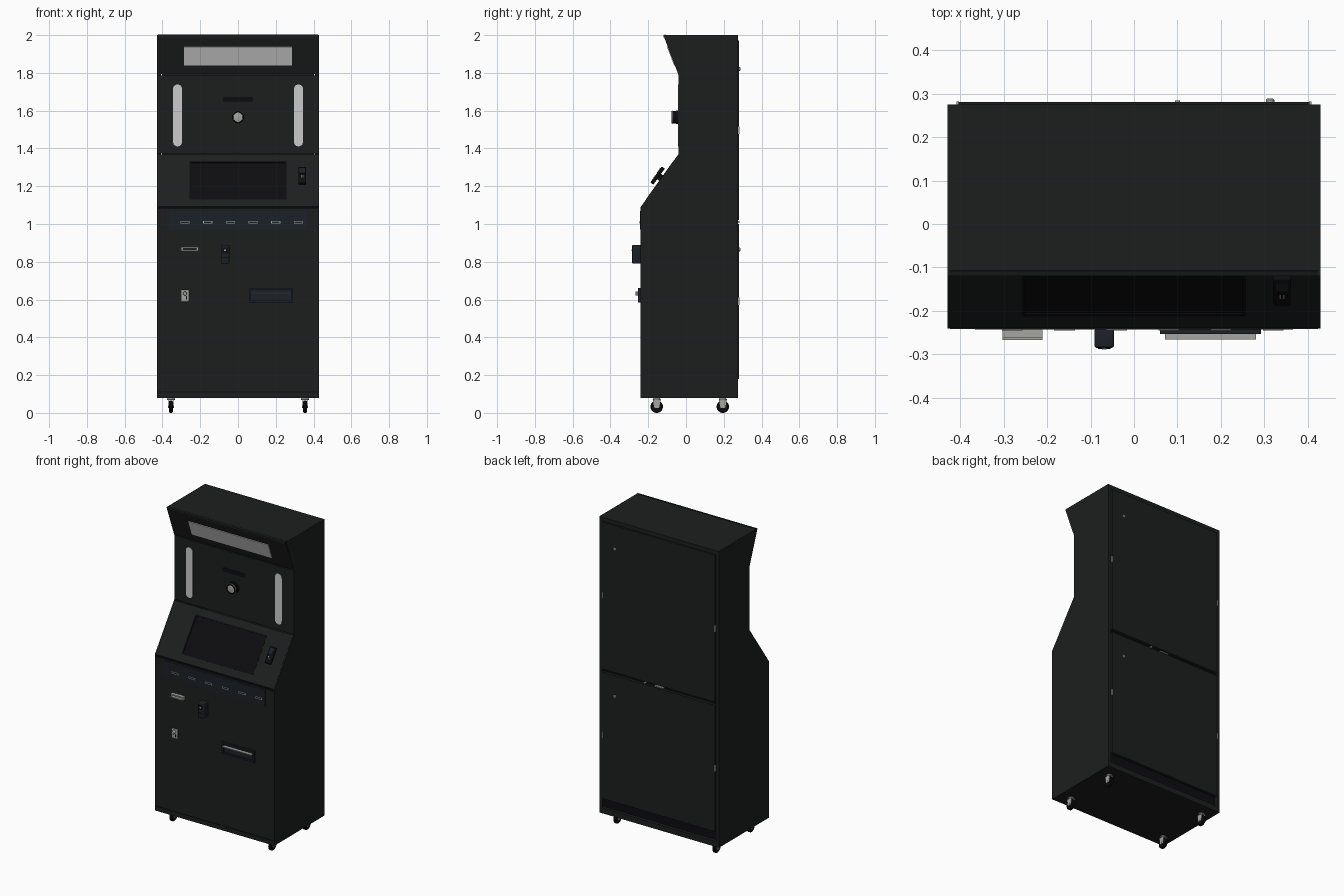
import bpy, bmesh, math
from mathutils import Matrix, Vector

if "Cube" in bpy.data.objects:
    bpy.data.objects.remove(bpy.data.objects["Cube"])


def material(name, r, g, b):
    m = bpy.data.materials.new(name)
    m.diffuse_color = (r, g, b, 1)
    m.use_nodes = True
    m.node_tree.nodes["Principled BSDF"].inputs["Base Color"].default_value = m.diffuse_color
    return m


BODY = material("body_black", .012, .013, .013)
DARK = material("deep_black", .004, .004, .005)
BLUE = material("blue_black", .011, .015, .021)
METAL = material("metal", .38, .38, .36)
LIGHT = material("light_panel", .72, .72, .74)


def face(p0, p1):
    """Frame of a panel running from p0 to p1 (y, z): x across, y along, z outward."""
    o = Vector((0, *p0))
    x = Vector((1, 0, 0))
    up = (Vector((0, *p1)) - o).normalized()
    m = Matrix((x, up, x.cross(up))).transposed().to_4x4()
    return Matrix.Translation(o) @ m


def finish(name, bm, frame, mat, smooth=False):
    bmesh.ops.recalc_face_normals(bm, faces=bm.faces)
    bm.transform(frame)
    me = bpy.data.meshes.new(name)
    bm.to_mesh(me)
    bm.free()
    me.materials.append(mat)
    if smooth:
        for p in me.polygons:
            p.use_smooth = True
        me.set_sharp_from_angle(angle=math.radians(35))
    ob = bpy.data.objects.new(name, me)
    bpy.context.collection.objects.link(ob)
    return ob


def blocks(name, frame, rects, mat=BODY, bevel=0):
    """Boxes given as (x0, x1, v0, v1, d0, d1) in a panel frame."""
    bm = bmesh.new()
    for x0, x1, v0, v1, d0, d1 in rects:
        m = Matrix.Translation(((x0 + x1) / 2, (v0 + v1) / 2, (d0 + d1) / 2))
        bmesh.ops.create_cube(bm, size=1, matrix=m @ Matrix.Diagonal((x1 - x0, v1 - v0, d1 - d0, 1)))
    if bevel:
        bmesh.ops.bevel(bm, geom=bm.edges[:], offset=bevel, segments=3, profile=.5, affect='EDGES')
    return finish(name, bm, frame, mat, bevel > 0)


def ring(x0, x1, v0, v1, w, d0, d1):
    """Four boxes forming a rectangular frame."""
    return [(x0, x1, v0, v0 + w, d0, d1), (x0, x1, v1 - w, v1, d0, d1),
            (x0, x0 + w, v0 + w, v1 - w, d0, d1), (x1 - w, x1, v0 + w, v1 - w, d0, d1)]


def prism(name, frame, pts, d0, d1, mat=BODY, smooth=False):
    bm = bmesh.new()
    f = bm.faces.new([bm.verts.new((a, b, d0)) for a, b in pts])
    ext = bmesh.ops.extrude_face_region(bm, geom=[f])['geom']
    bmesh.ops.translate(bm, vec=(0, 0, d1 - d0), verts=[v for v in ext if isinstance(v, bmesh.types.BMVert)])
    if not any(len(g.verts) == len(pts) and abs(g.calc_center_median().z - d0) < 1e-6 for g in bm.faces):
        bm.faces.new([v for v in bm.verts if abs(v.co.z - d0) < 1e-6][:len(pts)])
    return finish(name, bm, frame, mat, smooth)


def lathe(name, frame, x, v, prof, mat, n=32):
    """Turned part from (radius, height) points, capped at both ends."""
    bm = bmesh.new()
    rows = [[bm.verts.new((x + r * math.cos(2 * math.pi * i / n), v + r * math.sin(2 * math.pi * i / n), d))
             for i in range(n)] for r, d in prof]
    for a, b in zip(rows, rows[1:]):
        for i in range(n):
            bm.faces.new((a[i], a[(i + 1) % n], b[(i + 1) % n], b[i]))
    bm.faces.new(rows[0])
    bm.faces.new(rows[-1])
    return finish(name, bm, frame, mat, True)


LOWER = face((-.24, 0), (-.24, 1))
SLOPE = face((-.24, 1.09), (-.04, 1.37))
UPPER = face((-.04, 0), (-.04, 1))
HEAD = face((-.04, 1.79), (-.12, 2))
TOP = face((-.12, 2), (.275, 2))
FLOOR = face((.275, .08), (-.24, .08))
BACK = face((.275, 2), (.275, 0))      # v = 2 - z
SIDE = Matrix(((0, 0, 1, 0), (1, 0, 0, 0), (0, 1, 0, 0), (0, 0, 0, 1)))  # (y, z, x)

# Cabinet sides
outline = [(-.24, .08), (-.24, 1.09), (-.04, 1.37), (-.04, 1.79), (-.12, 2), (.275, 2), (.275, .08)]
for s, side in ((-1, "left"), (1, "right")):
    prism(side + "_side_panel", SIDE, outline, s * .423, s * .429)

# Cabinet shell panels
W = .4225
blocks("top_panel", TOP, [(-W, W, 0, .395, -.012, 0)])
blocks("floor_panel", FLOOR, [(-W, W, 0, .515, -.012, 0)])
blocks("kick_strip", LOWER, [(-W, W, .085, .108, -.012, 0)])
blocks("lower_front_door", LOWER, [(-W, W, .114, 1.08, -.012, .001)])
blocks("door_top_trim", LOWER, [(-W, W, 1.08, 1.09, -.014, -.002), (-W, W, .106, .116, -.014, -.004)], DARK)
blocks("console_panel", SLOPE, [(-W, -.255, .003, .341, -.012, 0), (.255, W, .003, .341, -.012, 0),
                                (-.255, .255, .003, .05, -.012, 0), (-.255, .255, .295, .341, -.012, 0)])
blocks("camera_panel", UPPER, [(-W, W, 1.373, 1.787, -.012, 0)])
blocks("header_panel", HEAD, [(-W, W, .003, .224, -.012, 0)])

# Touch screen
blocks("screen", SLOPE, [(-.255, .255, .05, .295, -.014, -.004)], DARK)
blocks("screen_bezel", SLOPE, ring(-.257, .257, .048, .297, .008, -.006, .001), DARK)

# Card terminal on the console
blocks("terminal", SLOPE, [(.319, .361, .135, .24, .014, .034)], DARK, .005)
blocks("terminal_mount", SLOPE, [(.33, .35, .17, .205, -.002, .016)], DARK)
blocks("terminal_display", SLOPE, [(.326, .354, .195, .23, .033, .0355)], BLUE)
blocks("terminal_keys", SLOPE, [(.334 + i * .008, .338 + i * .008, .165 + j * .009, .169 + j * .009, .033, .0355)
                                for i in range(2) for j in range(2)], METAL)

# Lights
blocks("header_light", HEAD, [(-.287, .287, .054, .16, 0, .004)], LIGHT)
r, half = .024, .14
pill = [(r * math.cos(math.pi * i / 12), half + r * math.sin(math.pi * i / 12)) for i in range(13)]
pill += [(-a, -b) for a, b in pill]
for s, side in ((-1, "left"), (1, "right")):
    pts = [(a + s * .32, b + 1.575) for a, b in pill]
    prism(side + "_strip_light", UPPER, pts, -.002, .003, LIGHT, True)

# Camera
lathe("camera_body", UPPER, 0, 1.565, [(.036, 0), (.036, .012), (.033, .014), (.033, .034), (.03, .038),
                                       (.026, .038), (.024, .028), (.012, .03)], DARK, 40)
lathe("camera_ring", UPPER, 0, 1.565, [(.0335, .028), (.0355, .029), (.0355, .032), (.0335, .033)], METAL, 40)
blocks("blank_plate", UPPER, [(-.08, .08, 1.647, 1.673, 0, .002)], DARK)

# Indicator strip with slots
blocks("indicator_strip", LOWER, [(-.365, .365, .97, 1.07, 0, .003)], BLUE)
for i in range(6):
    x = -.28 + i * .12
    blocks(f"indicator_slot_{i + 1}", LOWER, ring(x - .024, x + .024, 1.002, 1.016, .003, .003, .005), METAL)

# Receipt slot
blocks("receipt_slot", LOWER, [(-.302, -.21, .857, .864, 0, .027), (-.302, -.21, .871, .879, 0, .022),
                               (-.302, -.292, .864, .871, 0, .022), (-.22, -.21, .864, .871, 0, .022)], METAL)
blocks("receipt_slot_mouth", LOWER, [(-.292, -.22, .864, .871, 0, .008)], DARK)

# Bill acceptor
blocks("bill_acceptor", LOWER, [(-.091, -.046, .79, .89, 0, .045)], BLUE, .006)
blocks("bill_acceptor_mouth", LOWER, [(-.083, -.054, .82, .826, .04, .047), (-.083, -.054, .845, .875, .04, .0465)], DARK)
blocks("bill_acceptor_lamp", LOWER, [(-.074, -.063, .856, .864, .046, .048)], METAL)

# Coin unit
blocks("coin_plate", LOWER, [(-.302, -.26, .588, .65, 0, .01)], METAL, .002)
lathe("coin_button", LOWER, -.281, .632, [(.011, .008), (.011, .024), (.009, .027)], METAL, 24)
blocks("coin_slot", LOWER, [(-.275, -.271, .6, .618, .008, .011)], DARK)

# Print tray
blocks("tray_frame", LOWER, ring(.06, .292, .585, .66, .01, 0, .013), BLUE)
blocks("tray_recess", LOWER, [(.07, .282, .595, .65, 0, .005)], BLUE)
blocks("tray_lip", LOWER, [(.071, .281, .633, .638, .004, .025)], METAL)

# Back frame, rails and doors
blocks("back_frame", BACK, [(-.423, -.408, 0, 1.92, -.03, 0), (.408, .423, 0, 1.92, -.03, 0),
                            (-.408, .408, 0, .025, -.03, 0), (-.408, .408, 1.885, 1.92, -.03, 0)])
blocks("back_cross_rails", BACK, [(-.408, .408, .965, 1.02, -.04, -.012),
                                  (-.408, .408, 1.80, 1.895, -.04, -.02)], DARK)
for name, z0, z1, lock in (("upper", 1.02, 1.972, 1.82), ("lower", .18, 1.0, .865)):
    blocks(name + "_back_door", BACK, [(-.403, .403, 2 - z1, 2 - z0, -.012, .006)])
    lathe(name + "_door_lock", BACK, .313, 2 - lock, [(.01, .005), (.01, .01), (.007, .013)], METAL, 20)
    zh = (z0 + z1) / 2
    for s, side in ((-1, "left"), (1, "right")):
        blocks(f"{name}_{side}_hinge", BACK, [(s * .4055 - .003, s * .4055 + .003, 1.98 - zh, 2.02 - zh, -.004, .007)], METAL)
blocks("door_catch", BACK, [(-.03, .03, .988, .995, -.014, .006)], METAL)
lathe("door_stud", BACK, .1, .99, [(.006, -.014), (.006, .009)], METAL, 16)

# Casters
for sx, a in ((-1, "left"), (1, "right")):
    for y, b in ((-.155, "front"), (.195, "rear")):
        n, m = f"{b}_{a}_caster", Matrix.Translation((sx * .355, y, 0)) @ SIDE
        lathe(n + "_wheel", m, 0, .033, [(.012, -.01), (.028, -.01), (.033, -.006), (.033, .006), (.028, .01), (.012, .01)], DARK)
        lathe(n + "_axle", m, 0, .033, [(.006, -.016), (.006, .016)], METAL, 16)
        fork = [(-.012, .025), (.012, .025), (.022, .072), (-.022, .072)]
        prism(n + "_fork_inner", m, fork, -.0135, -.0115, METAL)
        prism(n + "_fork_outer", m, fork, .0115, .0135, METAL)
        lathe(n + "_swivel", Matrix.Translation((sx * .355, y, 0)), 0, 0, [(.021, .069), (.021, .074), (.015, .081)], METAL)
